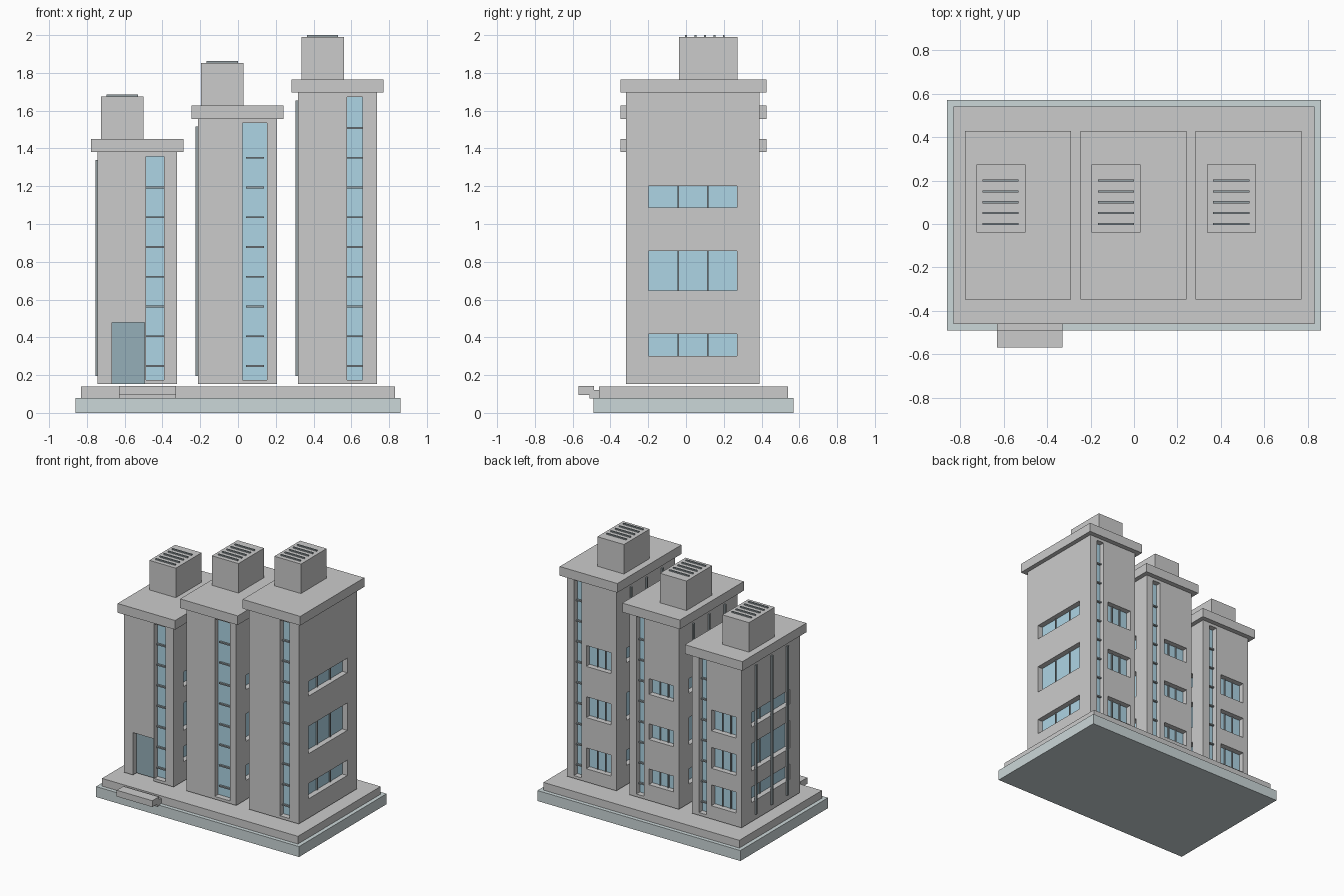
import bpy, bmesh
from mathutils import Vector

if "Cube" in bpy.data.objects:
    bpy.data.objects.remove(bpy.data.objects["Cube"])


def material(name, rgb):
    m = bpy.data.materials.new(name)
    m.diffuse_color = (*rgb, 1)
    m.use_nodes = True
    m.node_tree.nodes["Principled BSDF"].inputs["Base Color"].default_value = m.diffuse_color
    return m


WALL = material("wall", (0.80, 0.83, 0.82))
TRIM = material("trim", (0.84, 0.84, 0.81))
BASE = material("base_stone", (0.60, 0.68, 0.69))
GLASS = material("glass", (0.42, 0.66, 0.78))
DOOR = material("door", (0.30, 0.43, 0.48))
METAL = material("metal", (0.30, 0.35, 0.37))


def boxes(name, items, mat=None):
    """One object from a list of boxes (x0, x1, y0, y1, z0, z1)."""
    bm = bmesh.new()
    for x0, x1, y0, y1, z0, z1 in items:
        vs = bmesh.ops.create_cube(bm, size=1)["verts"]
        size = Vector((x1 - x0, y1 - y0, z1 - z0))
        mid = Vector((x0 + x1, y0 + y1, z0 + z1)) / 2
        for v in vs:
            v.co = v.co * size + mid
    me = bpy.data.meshes.new(name)
    bm.to_mesh(me)
    bm.free()
    ob = bpy.data.objects.new(name, me)
    bpy.context.collection.objects.link(ob)
    if mat:
        me.materials.append(mat)
    return ob


Y0, Y1 = -0.317, 0.39      # tower depth
BOTTOM = 0.154             # underside of the towers
DEPTH = 0.045              # recess depth of openings


def tower(n, x0, top, strip, door=None):
    x1 = x0 + 0.42

    def on_wall(side, a0, a1, z0, z1, d0, d1):
        """Box on a wall, between depths d0 and d1 measured inwards."""
        if side == "front":
            return (a0, a1, Y0 + d0, Y0 + d1, z0, z1)
        if side == "back":
            return (a0, a1, Y1 - d1, Y1 - d0, z0, z1)
        if side == "left":
            return (x0 + d0, x0 + d1, a0, a1, z0, z1)
        return (x1 - d1, x1 - d0, a0, a1, z0, z1)

    cuts, panes, bars = [], [], []

    def opening(side, a0, a1, z0, z1):
        cuts.append(on_wall(side, a0, a1, z0, z1, -0.05, DEPTH))
        panes.append(on_wall(side, a0, a1, z0, z1, DEPTH - 0.003, DEPTH + 0.01))

    # tall glazed strips with floor bars, front and back
    strip_top = top - 0.022
    for side, a0, a1 in (("front", *strip), ("back", x1 - 0.125, x1 - 0.06)):
        opening(side, a0, a1, 0.175, strip_top)
        c, w = (a0 + a1) / 2, min(a1 - a0, 0.095) / 2
        for i in range(int((strip_top - 0.29) / 0.157) + 1):
            z = 0.248 + 0.1575 * i
            bars.append(on_wall(side, c - w, c + w, z - 0.005, z + 0.005, DEPTH - 0.018, DEPTH + 0.005))

    # three-pane windows on both sides and the back
    step = (top - BOTTOM - 0.365) / 3
    back_h = 0.12 if n == 2 else 0.16
    for i, side_h in enumerate((0.117, 0.21, 0.112)):
        for side, a0, a1, zc, h in (("left", -0.198, 0.27, 0.36, side_h),
                                    ("right", -0.198, 0.27, 0.36, side_h),
                                    ("back", x1 - 0.375, x1 - 0.165, 0.335, back_h)):
            z0, z1 = zc + step * i - h / 2, zc + step * i + h / 2
            opening(side, a0, a1, z0, z1)
            for k in (1, 2):
                a = a0 + (a1 - a0) * k / 3
                bars.append(on_wall(side, a - 0.004, a + 0.004, z0, z1, DEPTH - 0.012, DEPTH + 0.005))

    # entrance door recess
    if door:
        cuts.append(on_wall("front", *door, BOTTOM - 0.05, 0.478, -0.05, DEPTH))
        boxes("entrance_door", [on_wall("front", *door, BOTTOM, 0.478, DEPTH - 0.003, DEPTH + 0.01)], DOOR)

    # body with openings cut out
    body = boxes(f"tower_{n}_body", [(x0, x1, Y0, Y1, BOTTOM, top)], WALL)
    cutter = boxes(f"tower_{n}_cutter", cuts)
    cutter.hide_render = True
    cutter.display_type = "WIRE"
    cutter.hide_set(True)
    mod = body.modifiers.new("openings", "BOOLEAN")
    mod.operation, mod.solver, mod.object = "DIFFERENCE", "EXACT", cutter
    boxes(f"tower_{n}_glass", panes, GLASS)
    boxes(f"tower_{n}_window_bars", bars, METAL)

    # vertical fins on the left wall
    boxes(f"tower_{n}_fins", [on_wall("left", y - 0.008, y + 0.008, 0.196, top - 0.041, -0.012, 0.002)
                              for y in (-0.16, 0.03, 0.22)], METAL)

    # roof slab, plant room and vent slats
    boxes(f"tower_{n}_roof_slab", [(x0 - 0.034, x1 + 0.034, -0.348, 0.427, top, top + 0.07)], TRIM)
    boxes(f"tower_{n}_plant_room", [(x0 + 0.018, x0 + 0.243, -0.038, 0.273, top + 0.07, top + 0.296)], WALL)
    boxes(f"tower_{n}_vents", [(x0 + 0.047, x0 + 0.213, y - 0.005, y + 0.005, top + 0.29, top + 0.305)
                               for y in (0, 0.05, 0.1, 0.15, 0.2)], METAL)


# stepped base
boxes("base", [(-0.86, 0.86, -0.49, 0.57, 0, 0.08)], BASE)
boxes("plinth", [(-0.83, 0.83, -0.46, 0.54, 0.08, 0.139)], TRIM)

# entrance steps
boxes("entrance_steps", [(-0.63, -0.328, -0.568, -0.488, 0.095, 0.143),
                         (-0.63, -0.328, -0.51, -0.455, 0.075, 0.12)], TRIM)

tower(1, -0.743, 1.38, (-0.488, -0.393), door=(-0.668, -0.495))
tower(2, -0.213, 1.557, (0.025, 0.153))
tower(3, 0.317, 1.695, (0.578, 0.66))
